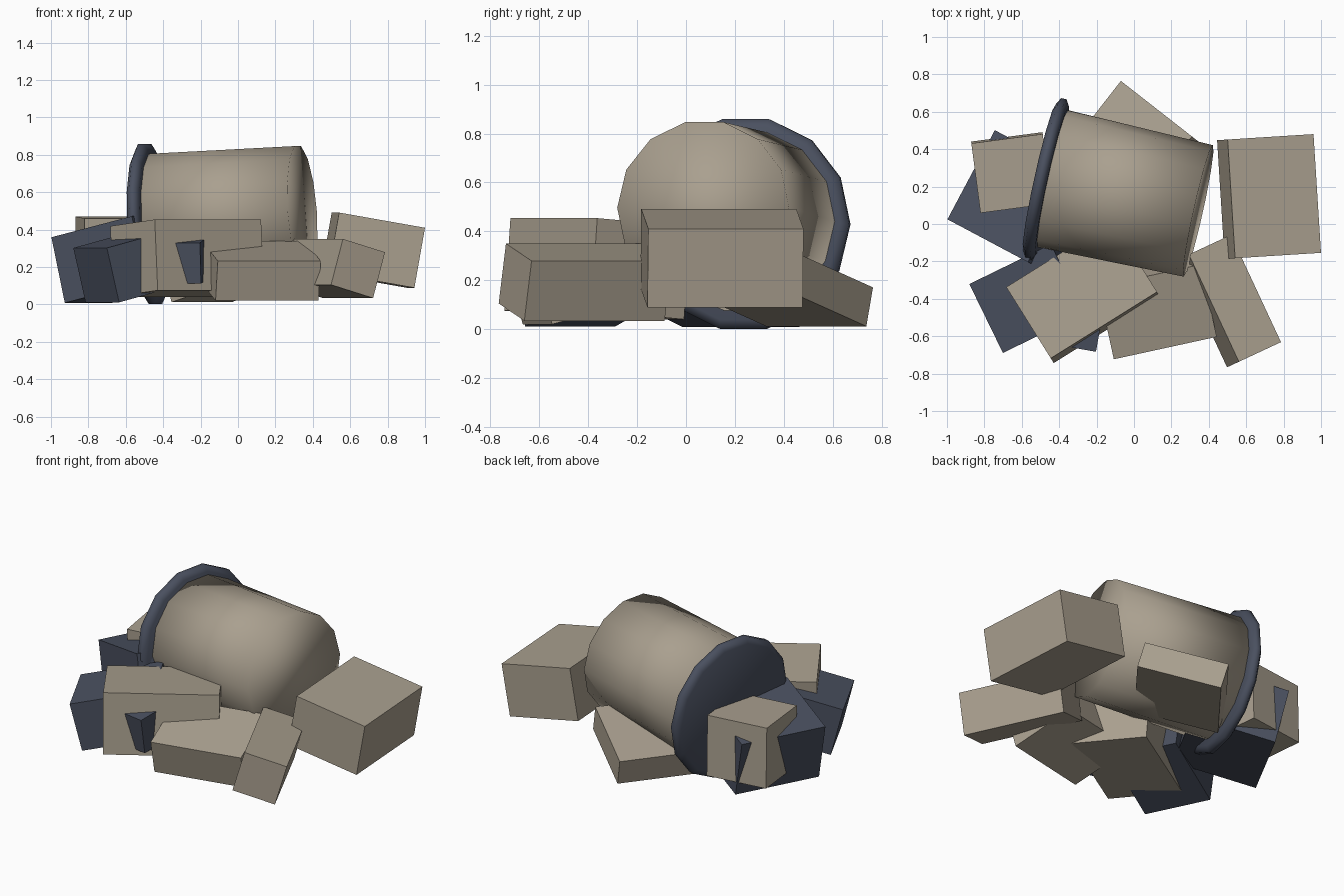
import bpy
import bmesh
from math import radians, sin, cos, pi
from mathutils import Matrix, Vector, Euler

cube = bpy.data.objects.get("Cube")
if cube:
    bpy.data.objects.remove(cube, do_unlink=True)


def make_material(name, rgb):
    mat = bpy.data.materials.new(name)
    mat.use_nodes = True
    color = (*rgb, 1.0)
    mat.diffuse_color = color
    mat.node_tree.nodes["Principled BSDF"].inputs["Base Color"].default_value = color
    return mat


sandstone = make_material("sandstone", (0.40, 0.35, 0.275))
slate = make_material("slate blue", (0.068, 0.08, 0.115))


def finish(name, bm, mat, smooth=False):
    bmesh.ops.recalc_face_normals(bm, faces=bm.faces)
    for face in bm.faces:
        face.smooth = smooth
    mesh = bpy.data.meshes.new(name)
    bm.to_mesh(mesh)
    bm.free()
    mesh.materials.append(mat)
    obj = bpy.data.objects.new(name, mesh)
    bpy.context.collection.objects.link(obj)
    return obj


def block(name, mat, centre, size, roll=0, pitch=0, yaw=0):
    """Tilted stone block; angles in degrees."""
    bm = bmesh.new()
    bmesh.ops.create_cube(bm, size=1, matrix=Matrix.Diagonal((*size, 1)))
    obj = finish(name, bm, mat)
    obj.location = centre
    obj.rotation_euler = Euler([radians(a) for a in (roll, pitch, yaw)])
    return obj


def lathe(name, mat, profile, centre, sides=14):
    """Turned part along the fallen drum's axis; profile is (radius, offset)."""
    bm = bmesh.new()
    rings = []
    for radius, offset in profile:
        angles = [2 * pi * i / sides for i in range(sides)]
        rings.append([bm.verts.new((radius * sin(a), radius * cos(a), offset))
                      for a in angles])
    for low, high in zip(rings, rings[1:]):
        for i in range(sides):
            j = (i + 1) % sides
            bm.faces.new((low[i], low[j], high[j], high[i]))
    bm.faces.new(rings[0])
    bm.faces.new(rings[-1])
    obj = finish(name, bm, mat, smooth=True)
    obj.location = centre
    obj.rotation_euler = Euler((0, radians(86), radians(-12.5)))
    return obj


# Fallen column drum and its dark end band
lathe("column_drum", sandstone, [(0.375, 0), (0.36, 0.81)], (-0.445, 0.245, 0.44))
lathe("drum_rim", slate,
      [(0.405, -0.035), (0.44, -0.015), (0.44, 0.015), (0.405, 0.035)],
      (-0.47, 0.24, 0.43))

# Sandstone rubble
block("left_block", sandstone, (0.722, 0.147, 0.29), (0.467, 0.636, 0.326), 0, 10, 3.6)
block("front_left_block", sandstone, (0.508, -0.412, 0.192), (0.258, 0.633, 0.255), 0, 16, 25)
block("front_block", sandstone, (0.119, -0.442, 0.179), (0.563, 0.41, 0.22), 15, 0, 12.3)
block("front_right_block", sandstone, (-0.272, -0.363, 0.247), (0.67, 0.45, 0.38), -4.5, 0, 32)
block("back_right_block", sandstone, (-0.655, 0.275, 0.275), (0.385, 0.375, 0.38), 1.5, 0, 7.5)
block("back_slab", sandstone, (-0.023, 0.398, 0.158), (0.50, 0.52, 0.165), 0, -15.5, -38)

# Slate rubble
block("right_slate_block", slate, (-0.62, 0.13, 0.24), (0.50, 0.54, 0.36), 0, -13, -28)
block("front_slate_block", slate, (-0.54, -0.383, 0.217), (0.50, 0.41, 0.30), 0, -14, 26)
block("slate_chip", slate, (-0.30, -0.54, 0.235), (0.24, 0.22, 0.22), 8, 0, -10)
